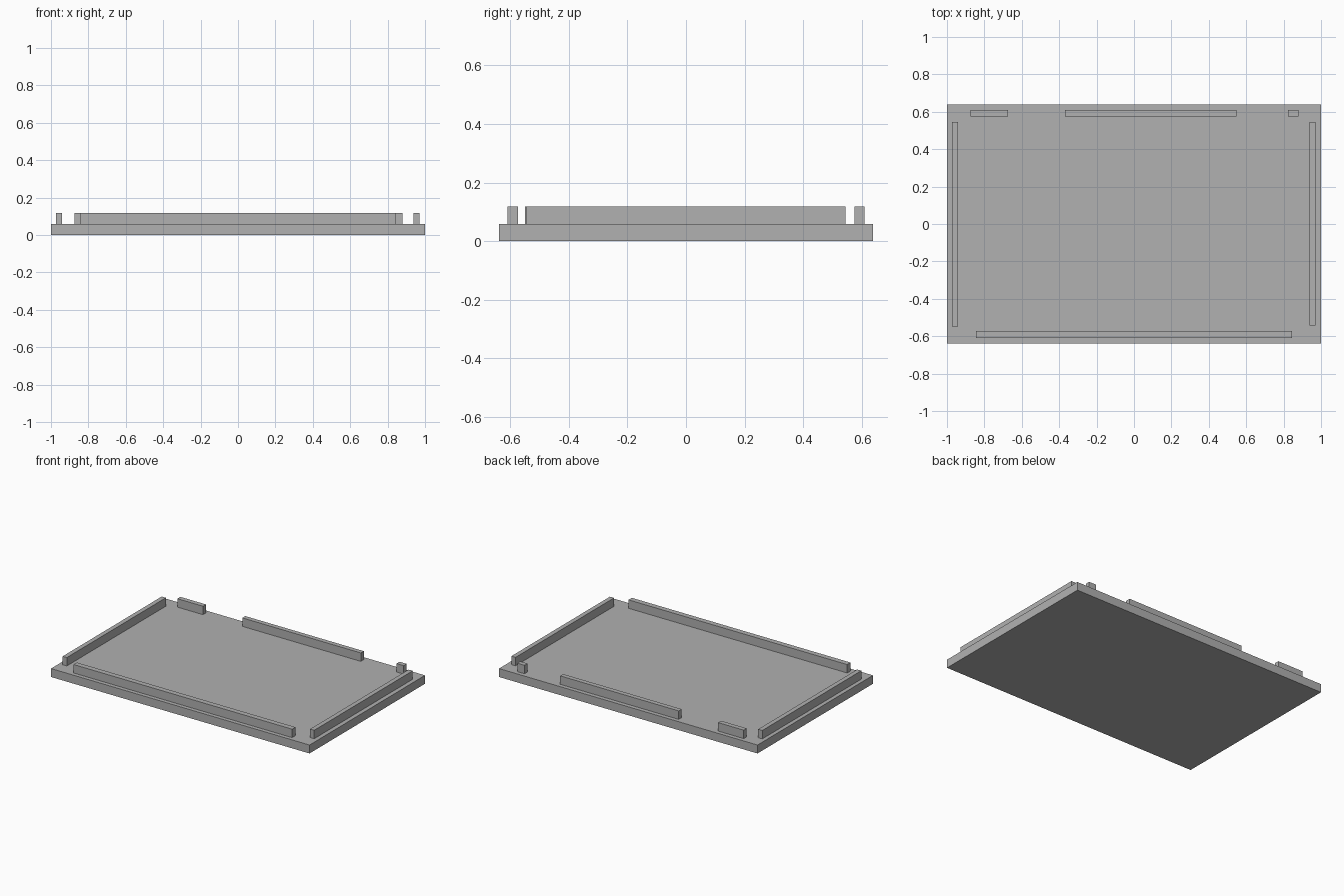
import bpy
import bmesh
from mathutils import Matrix

cube = bpy.data.objects.get("Cube")
if cube:
    bpy.data.objects.remove(cube, do_unlink=True)

# Single matte grey for the whole model
grey = bpy.data.materials.new("plain_grey")
grey.use_nodes = True
color = (0.44, 0.44, 0.44, 1)
grey.diffuse_color = color
grey.node_tree.nodes["Principled BSDF"].inputs["Base Color"].default_value = color

BASE_TOP = 0.059
RIM_TOP = 0.118


def box(name, x, y, z):
    """Add a flat-sided box spanning the given (low, high) ranges."""
    spans = (x, y, z)
    centre = [(low + high) / 2 for low, high in spans]
    size = [high - low for low, high in spans]
    bm = bmesh.new()
    bmesh.ops.create_cube(
        bm, size=1, matrix=Matrix.Translation(centre) @ Matrix.Diagonal((*size, 1)))
    mesh = bpy.data.meshes.new(name)
    bm.to_mesh(mesh)
    bm.free()
    mesh.materials.append(grey)
    obj = bpy.data.objects.new(name, mesh)
    bpy.context.collection.objects.link(obj)


def rim(name, x, y):
    box(name, x, y, (BASE_TOP, RIM_TOP))


# Base plate
box("base_plate", (-1, 1), (-0.638, 0.638), (0, BASE_TOP))

# Front and side lips
rim("front_lip", (-0.846, 0.846), (-0.61, -0.573))
rim("right_lip", (-0.972, -0.94), (-0.549, 0.545))
rim("left_lip", (0.938, 0.97), (-0.544, 0.545))

# Back lip, broken by two openings
BACK = (0.576, 0.609)
rim("back_lip_right", (-0.873, -0.674), BACK)
rim("back_lip_middle", (-0.37, 0.547), BACK)
rim("back_lip_left", (0.823, 0.879), BACK)
